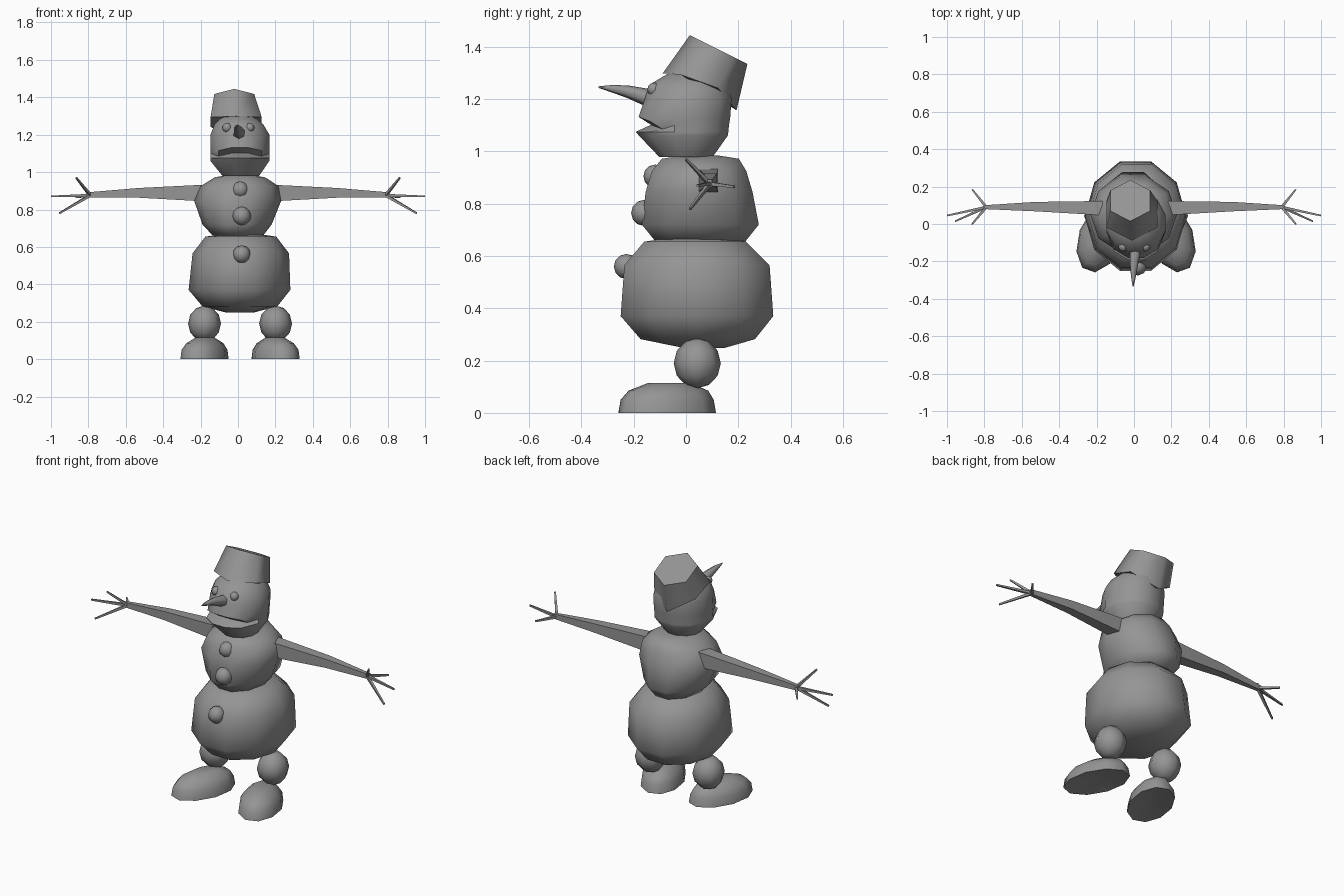
import bpy, bmesh, math
from mathutils import Vector, Matrix

cube = bpy.data.objects.get("Cube")
if cube:
    bpy.data.objects.remove(cube, do_unlink=True)

grey = bpy.data.materials.new("mid_grey")
grey.use_nodes = True
colour = (0.3, 0.3, 0.3, 1)
grey.diffuse_color = colour
grey.node_tree.nodes["Principled BSDF"].inputs["Base Color"].default_value = colour


def finish(bm, name, angle=65):
    """Turn a bmesh into a grey, smoothly shaded object."""
    bmesh.ops.recalc_face_normals(bm, faces=bm.faces)
    mesh = bpy.data.meshes.new(name)
    bm.to_mesh(mesh)
    bm.free()
    mesh.materials.append(grey)
    ob = bpy.data.objects.new(name, mesh)
    bpy.context.collection.objects.link(ob)
    bpy.ops.object.select_all(action="DESELECT")
    bpy.context.view_layer.objects.active = ob
    ob.select_set(True)
    bpy.ops.object.shade_smooth_by_angle(angle=math.radians(angle))
    return ob


def skin(loops, cap=True):
    """Bridge loops of points into a closed tube."""
    bm = bmesh.new()
    rings = [[bm.verts.new(p) for p in loop] for loop in loops]
    n = len(rings[0])
    for a, b in zip(rings, rings[1:]):
        for i in range(n):
            j = (i + 1) % n
            bm.faces.new((a[i], a[j], b[j], b[i]))
    if cap:
        bm.faces.new(rings[0])
        bm.faces.new(rings[-1])
    return bm


def ellipse(cx, cy, z, rx, ry, sides=10, turn=0):
    """Horizontal ring of points."""
    steps = [turn + math.tau * i / sides for i in range(sides)]
    return [Vector((cx + rx * math.cos(a), cy + ry * math.sin(a), z)) for a in steps]


def ball(name, centre, size, u=8, v=6):
    bm = bmesh.new()
    bmesh.ops.create_uvsphere(bm, u_segments=u, v_segments=v, radius=1)
    bmesh.ops.transform(bm, matrix=Matrix.Translation(centre) @ Matrix.Diagonal((*size, 1)), verts=bm.verts)
    return finish(bm, name)


def limb(name, path, radii, sides):
    """Tapered tube along a path."""
    path = [Vector(p) for p in path]
    loops = []
    for i, (p, (ra, rb)) in enumerate(zip(path, radii)):
        d = (path[min(i + 1, len(path) - 1)] - path[max(i - 1, 0)]).normalized()
        ref = Vector((0, 0, 1)) if abs(d.z) < 0.9 else Vector((0, 1, 0))
        side = d.cross(ref).normalized()
        up = side.cross(d)
        angles = [math.tau * (k + 0.5) / sides for k in range(sides)]
        loops.append([p + side * ra * math.cos(a) + up * rb * math.sin(a) for a in angles])
    return finish(skin(loops), name, 40 if sides == 4 else 65)


# Snow body: rings of (centre x, centre y, z, radius x, radius y)
lower = [(0.01, 0.07, 0.248, 0.07, 0.08), (0.01, 0.045, 0.282, 0.2, 0.23),
         (0.008, 0.042, 0.37, 0.272, 0.307), (0.015, 0.042, 0.565, 0.258, 0.292),
         (0.015, 0.035, 0.655, 0.19, 0.205), (0.015, 0.035, 0.668, 0.1, 0.11)]
finish(skin([ellipse(*r) for r in lower]), "lower_body")
upper = [(0, 0.055, 0.655, 0.13, 0.18), (-0.005, 0.055, 0.72, 0.185, 0.235),
         (-0.002, 0.05, 0.845, 0.232, 0.215), (0.008, 0.05, 0.925, 0.208, 0.19),
         (0.01, 0.055, 0.972, 0.135, 0.155), (0.01, 0.055, 0.985, 0.06, 0.07)]
finish(skin([ellipse(*r) for r in upper]), "upper_body")

# Head, with the front of three rings shaped into lips and a mouth groove
head = [(0.015, 0, 0.978, 0.1, 0.105), (0.01, 0, 1.06, 0.163, 0.165), (0.01, 0, 1.075, 0.163, 0.168),
        (0.01, 0, 1.1, 0.163, 0.17), (0.01, 0.003, 1.13, 0.163, 0.172), (0.01, 0.008, 1.2, 0.163, 0.172),
        (0.005, 0.012, 1.255, 0.135, 0.158), (0, 0.04, 1.305, 0.08, 0.1)]
loops = [ellipse(*r, sides=12, turn=math.pi / 12) for r in head]
lips = {1: (-0.02, 0.0), 2: (-0.03, 0.0), 3: (0.03, 0.002), 4: (-0.018, 0.002)}
for k, (push, lift) in lips.items():
    for p in loops[k]:
        if p.y < -0.1 and abs(p.x) < 0.14:
            middle = abs(p.x) < 0.07
            p.y += push
            p.z += lift if middle else -0.015 * (k > 2)
finish(skin(loops), "head", 45)

# Nose, eyes and buttons
nose = [(0.01, -0.11, 1.195), (0.005, -0.16, 1.21), (0, -0.22, 1.228), (-0.003, -0.28, 1.24), (-0.005, -0.335, 1.246)]
limb("carrot_nose", nose, [(r, r) for r in (0.034, 0.032, 0.024, 0.015, 0.003)], 6)
for side, x in (("right", -0.058), ("left", 0.062)):
    ball(side + "_eye", (x, -0.122, 1.237), (0.026,) * 3)
for name, x, y, z, r in (("top", 0.012, -0.118, 0.905, 0.045), ("middle", 0.02, -0.16, 0.765, 0.05),
                         ("bottom", 0.02, -0.228, 0.56, 0.048)):
    ball(name + "_button", (x, y, z), (r, r, r))

# Bucket hat: tilted hexagonal taper with a rim that dips at the back
tilt = Matrix.Rotation(math.radians(-26.6), 4, "X")
hat = []
for centre, radius in (((-0.01, 0.052, 1.228), 0.158), ((-0.02, 0.125, 1.39), 0.123)):
    ring = ellipse(0, 0, 0, radius, radius, 6, math.pi / 6)
    hat.append([tilt @ p + Vector(centre) for p in ring])
for p in hat[0]:
    if abs(p.x) > 0.05:
        p.z += 0.05 if p.y > 0.052 else 0.03
finish(skin(hat), "bucket_hat")

# Arms, fingers, legs and feet on both sides
fingers = ((0.865, 0, 0.97), (0.955, 0.015, 0.78), (1, 0.045, 0.87), (0.865, 0.185, 0.865))
q = math.sqrt(2)
for side, s in (("right", -1), ("left", 1)):
    path = [(s * 0.17, 0.085, 0.888), (s * 0.53, 0.093, 0.889), (s * 0.805, 0.09, 0.878)]
    limb(side + "_arm", path, [(0.038 * q, 0.045 * q), (0.025 * q, 0.026 * q), (0.01 * q, 0.014 * q)], 4)
    for i, (x, y, z) in enumerate(fingers):
        limb(f"{side}_finger_{i + 1}", [(s * 0.79, 0.09, 0.876), (s * x, y, z)], [(0.011, 0.011), (0.006, 0.006)], 4)

    cx = 0.011 + s * 0.19
    ball(side + "_leg", (cx, 0.043, 0.19), (0.088, 0.09, 0.096))
    foot = [(0, 0, 0.02, 0.02, 0.04), (0, 0, 0, 0.118, 0.195), (0, 0, 0.05, 0.112, 0.186),
            (0, 0.005, 0.085, 0.088, 0.16), (0, 0.01, 0.115, 0.045, 0.085)]
    place = Matrix.Translation((cx, -0.072, 0)) @ Matrix.Rotation(s * math.radians(20), 4, "Z")
    finish(skin([[place @ p for p in ellipse(*r)] for r in foot]), side + "_foot")
